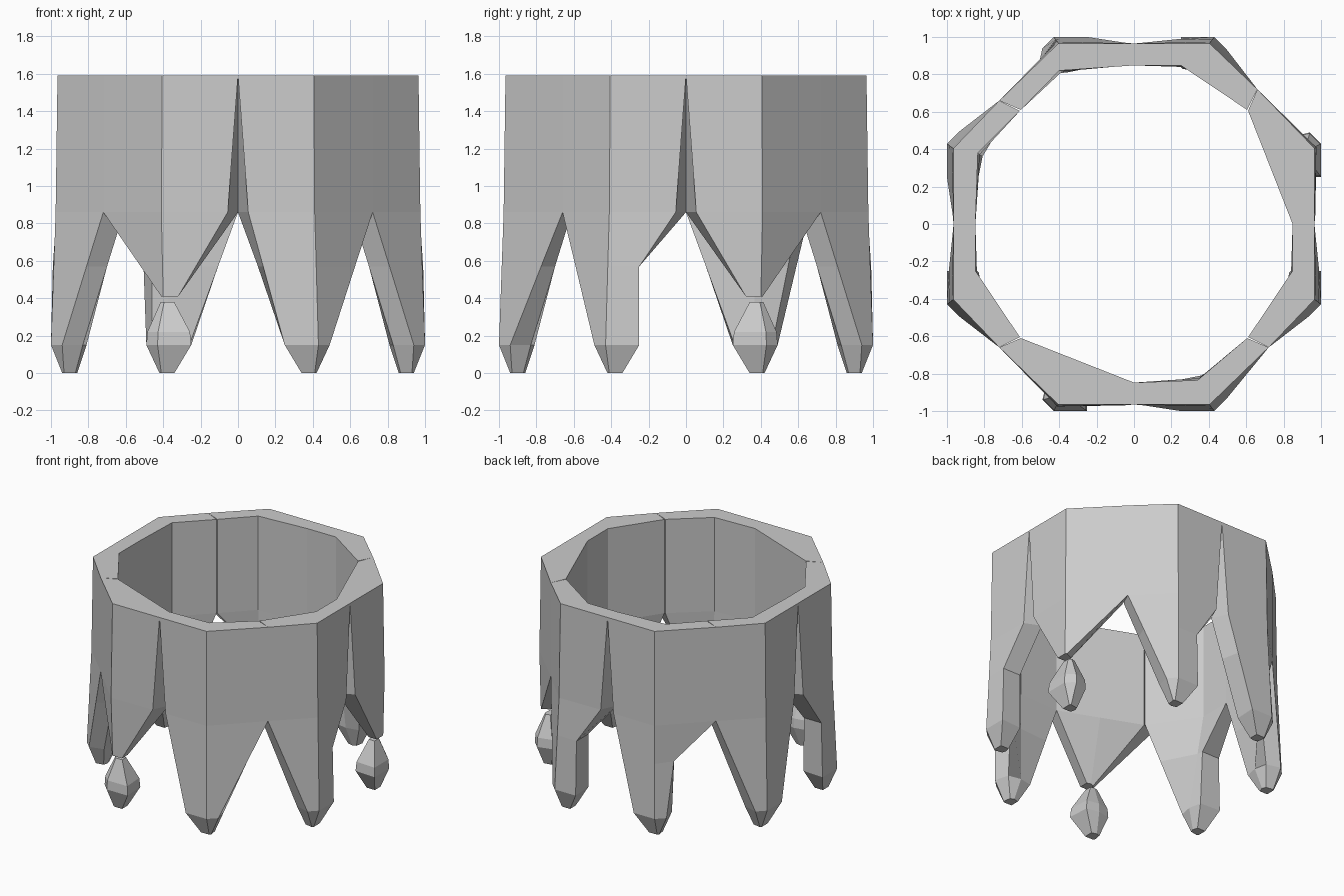
import bpy, bmesh

if "Cube" in bpy.data.objects:
    bpy.data.objects.remove(bpy.data.objects["Cube"])

# Local profile of one panel: x runs along the wall, d is distance outwards.
# Point order: seam, corner, diagonal seam, then the same three on the inside.
BASE = [(.25, 1.0), (.43, 1.0), (.49, .94), (.46, .83), (.36, .81), (.26, .83)]
POINT = [(.34, .94), (.41, .94), (.42, .93), (.41, .87), (.38, .86), (.34, .87)]
STUB = [(.32, .97), (.40, .97), (.41, .96), (.38, .90), (.35, .89), (.32, .90)]


def lerp(p, q, t):
    return [tuple(u + (v - u) * t for u, v in zip(a, b)) for a, b in zip(p, q)]


def loft(name, sections, swap, sx, sy):
    """Skin a stack of (z, profile) sections, placed at one octagon corner."""
    bm = bmesh.new()
    rings = []
    for z, prof in sections:
        ring = []
        for x, d in prof:
            px, py = (d, x) if swap else (x, d)
            ring.append(bm.verts.new((sx * px, sy * py, z)))
        rings.append(ring)
    n = len(rings[0])
    for lo, hi in zip(rings, rings[1:]):
        for i in range(n):
            j = (i + 1) % n
            bm.faces.new((lo[i], lo[j], hi[j], hi[i]))
    bm.faces.new(rings[0])
    bm.faces.new(rings[-1])
    bmesh.ops.recalc_face_normals(bm, faces=bm.faces)
    mesh = bpy.data.meshes.new(name)
    bm.to_mesh(mesh)
    bm.free()
    bpy.context.collection.objects.link(bpy.data.objects.new(name, mesh))


def panel(name, swap, sx, sy, bx, inner, kind):
    top = [(0, .965), (.405, .965), (bx, 1.38 - bx), (.605, .61), inner, (0, .848)]
    shoulder = list(top)
    shoulder[0] = (.055, .97)
    shoulder[1] = (.41, .975)
    if kind == "broken":
        # wall with snapped-off tip, and the loose tip below it
        loft(name, [(1.59, top), (.86, shoulder), (.41, STUB)], swap, sx, sy)
        neck = lerp([(.38, .91)] * 6, BASE, .3)
        wide = lerp([(.38, .91)] * 6, BASE, .95)
        loft(name + "_loose_tip", [(.38, neck), (.22, wide), (.15, BASE), (0, POINT)],
             swap, sx, sy)
        return
    mid = lerp(shoulder, BASE, .41)
    if kind == "seam_notch":
        mid[0], mid[5] = (.25, .99), (.25, .84)
    elif kind == "diagonal_notch":
        mid[2], mid[3] = (.505, .87), (.46, .80)
    loft(name, [(1.59, top), (.86, shoulder), (.57, mid), (.15, BASE), (0, POINT)],
         swap, sx, sy)


# Eight pointed wall panels around the octagon
PANELS = [
    ("front_left_panel", False, -1, -1, .72, (.30, .73), "broken"),
    ("front_right_panel", False, 1, -1, .72, (.34, .835), "plain"),
    ("right_front_panel", True, 1, -1, .66, (.25, .848), "seam_notch"),
    ("right_back_panel", True, 1, 1, .72, (.30, .73), "broken"),
    ("back_right_panel", False, 1, 1, .66, (.25, .848), "seam_notch"),
    ("back_left_panel", False, -1, 1, .72, (.40, .82), "diagonal_notch"),
    ("left_back_panel", True, -1, 1, .66, (.38, .835), "plain"),
    ("left_front_panel", True, -1, -1, .66, (.25, .848), "seam_notch"),
]
for p in PANELS:
    panel(*p)
